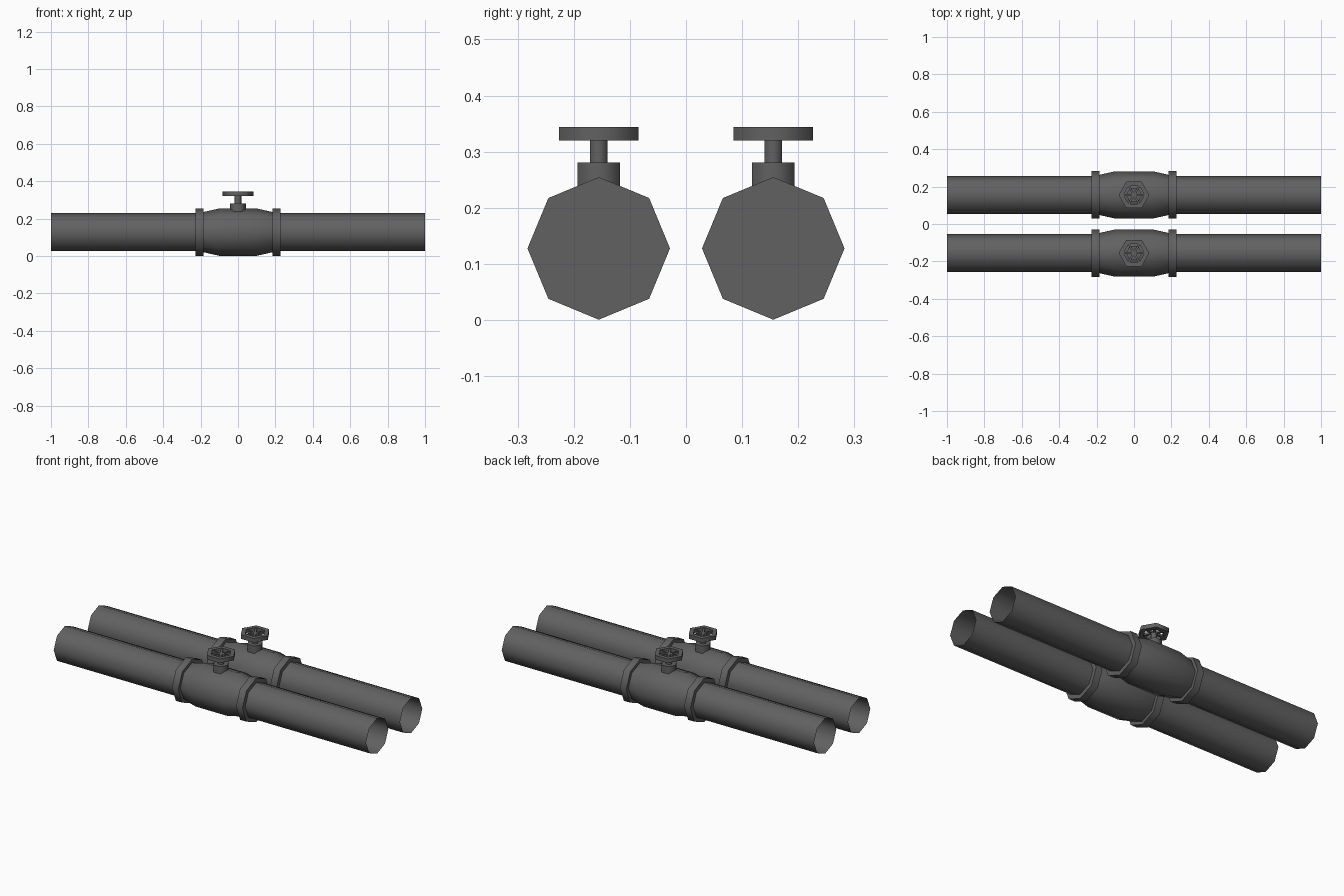
import bpy, bmesh
from math import pi, cos, sin, radians
from mathutils import Matrix, Vector

cube = bpy.data.objects.get("Cube")
if cube:
    bpy.data.objects.remove(cube)

grey = bpy.data.materials.new("dark grey metal")
grey.use_nodes = True
colour = (0.12, 0.12, 0.12, 1)
grey.diffuse_color = colour
grey.node_tree.nodes["Principled BSDF"].inputs["Base Color"].default_value = colour

AXIS_Z = 0.1275      # height of the pipe centre line
SPACING = 0.1555     # distance of each pipe from the middle


def finish(name, bm, location):
    bmesh.ops.recalc_face_normals(bm, faces=bm.faces)
    mesh = bpy.data.meshes.new(name)
    bm.to_mesh(mesh)
    bm.free()
    mesh.materials.append(grey)
    obj = bpy.data.objects.new(name, mesh)
    obj.location = location
    bpy.context.collection.objects.link(obj)
    bpy.ops.object.select_all(action='DESELECT')
    obj.select_set(True)
    bpy.context.view_layer.objects.active = obj
    bpy.ops.object.shade_smooth_by_angle(angle=radians(65))
    return obj


def loft(name, profile, sides, location, axis, capped=True):
    """Sweep (position, radius) pairs along the x or z axis."""
    bm = bmesh.new()
    rings = []
    for pos, radius in profile:
        ring = []
        for i in range(sides):
            a = 2 * pi * i / sides
            u, v = radius * cos(a), radius * sin(a)
            ring.append(bm.verts.new((pos, u, v) if axis == 'X' else (u, v, pos)))
        rings.append(ring)
    for r, s in zip(rings, rings[1:]):
        for i in range(sides):
            j = (i + 1) % sides
            bm.faces.new((r[i], r[j], s[j], s[i]))
    if capped:
        bm.faces.new(rings[0])
        bm.faces.new(rings[-1])
    return finish(name, bm, location)


def handwheel_rim(name, location, outer, inner, height):
    """Hexagonal ring with a rectangular section."""
    bm = bmesh.new()
    section = [(inner, 0), (outer, 0), (outer, height), (inner, height)]
    rings = [[bm.verts.new((r * cos(i * pi / 3), r * sin(i * pi / 3), z))
              for r, z in section] for i in range(6)]
    for i in range(6):
        a, b = rings[i], rings[(i + 1) % 6]
        for k in range(4):
            m = (k + 1) % 4
            bm.faces.new((a[k], a[m], b[m], b[k]))
    finish(name, bm, location)


def spokes(name, location, length, width, height, count):
    bm = bmesh.new()
    for i in range(count):
        turn = Matrix.Rotation(2 * pi * i / count, 4, 'Z')
        shape = Matrix.Translation((length / 2, 0, height / 2)) @ Matrix.Diagonal((length, width, height, 1))
        bmesh.ops.create_cube(bm, size=1, matrix=turn @ shape)
    finish(name, bm, location)


for side, y in (("front", -SPACING), ("back", SPACING)):
    centre = Vector((0, y, AXIS_Z))
    # Open pipes and end collars
    for label, s in (("left", 1), ("right", -1)):
        loft(f"{side}_{label}_pipe", [(s * 0.2, 0.102), (s, 0.102)], 8, centre, 'X', capped=False)
        loft(f"{side}_{label}_collar", [(s * 0.185, 0.127), (s * 0.226, 0.127)], 8, centre, 'X')
    # Bulging valve body
    loft(f"{side}_valve_body", [(-0.2, 0.104), (-0.1, 0.1265), (0.1, 0.1265), (0.2, 0.104)], 8, centre, 'X')
    # Bonnet, stem and handwheel
    base = Vector((0, y, 0))
    loft(f"{side}_bonnet", [(0.2, 0.0435), (0.281, 0.0435)], 6, base, 'Z')
    loft(f"{side}_stem", [(0.27, 0.0175), (0.335, 0.0175)], 6, base, 'Z')
    wheel = base + Vector((0, 0, 0.32))
    handwheel_rim(f"{side}_handwheel_rim", wheel, 0.082, 0.056, 0.0235)
    spokes(f"{side}_handwheel_spokes", wheel + Vector((0, 0, 0.005)), 0.055, 0.011, 0.013, 6)
